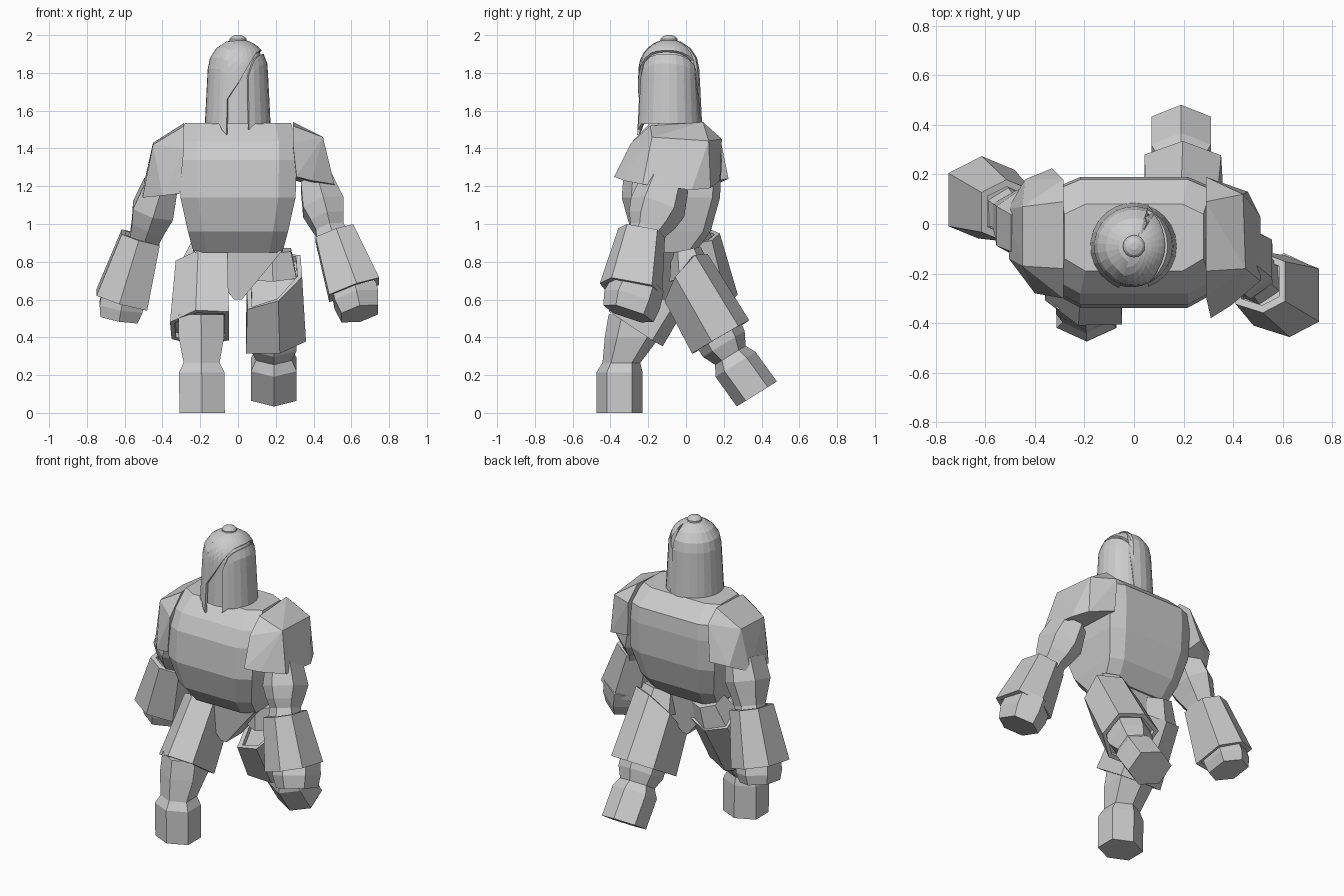
import bpy, bmesh
from math import sin, cos, pi, radians
from mathutils import Vector

cube = bpy.data.objects.get("Cube")
if cube:
    bpy.data.objects.remove(cube, do_unlink=True)

grey = bpy.data.materials.new("plain grey")
grey.use_nodes = True
grey.diffuse_color = (0.6, 0.6, 0.6, 1)
grey.node_tree.nodes["Principled BSDF"].inputs["Base Color"].default_value = (0.6, 0.6, 0.6, 1)

# Cross-sections as (sideways, forward) pairs
HEX = [(0, 1), (1, .55), (1, -.55), (0, -1), (-1, -.55), (-1, .55)]
FOREARM = [(.1, 1.25), (1, .85), (1, -.7), (0, -1.15), (-1, -.7), (-1, .85)]
THIGH = [(-.95, 1), (.15, 1.05), (1, .3), (.95, -.7), (0, -1.1), (-.95, -.7)]


def finish(name, bm):
    bmesh.ops.recalc_face_normals(bm, faces=bm.faces)
    mesh = bpy.data.meshes.new(name)
    bm.to_mesh(mesh)
    bm.free()
    mesh.materials.append(grey)
    obj = bpy.data.objects.new(name, mesh)
    bpy.context.collection.objects.link(obj)
    return obj


def loft(name, rings):
    """Skin a closed solid over rings of equal point count."""
    bm = bmesh.new()
    loops = [[bm.verts.new(p) for p in ring] for ring in rings]
    n = len(loops[0])
    for lo, hi in zip(loops, loops[1:]):
        for i in range(n):
            bm.faces.new((lo[i], lo[(i + 1) % n], hi[(i + 1) % n], hi[i]))
    bm.faces.new(loops[0])
    bm.faces.new(loops[-1])
    return finish(name, bm)


def axes(direction):
    """Limb direction, sideways direction and forward direction."""
    w = direction.normalized()
    u = (Vector((1, 0, 0)) - w * w.x).normalized()
    return w, u, w.cross(u)


def hex_limb(name, x_ends, stations, direction=None):
    """Six-sided limb: stations are (y, z, half width, half depth), x runs between x_ends."""
    z0, z1 = stations[0][1], stations[-1][1]
    pts = [Vector((x_ends[0] + (x_ends[1] - x_ends[0]) * (s[1] - z0) / (z1 - z0), s[0], s[1]))
           for s in stations]
    w, u, v = axes(direction or pts[-1] - pts[0])
    loft(name, [[p + u * a * s[2] + v * b * s[3] for a, b in HEX]
                for p, s in zip(pts, stations)])


def cuffed(name, start, end, r0, r1, shape, side, slant=0, rim=.025):
    """Armour sleeve with recessed ends; side is 1 for left and -1 for right.
    Slant lowers the top rim towards the inner front."""
    a, b = Vector(start), Vector(end)
    w, u, v = axes(b - a)
    spec = [(a + w * .03, r0 - rim, slant), (a, r0 - rim, slant), (a, r0, slant),
            (b, r1, 0), (b, r1 - rim, 0), (b - w * .03, r1 - rim, 0)]
    loft(name, [[p + u * i * r * side + v * j * r + w * k * (j - i) for i, j in shape]
                for p, r, k in spec])


def hull(name, points):
    bm = bmesh.new()
    for p in points:
        bm.verts.new(p)
    bmesh.ops.convex_hull(bm, input=bm.verts)
    loose = [v for v in bm.verts if not v.link_faces]
    bmesh.ops.delete(bm, geom=loose, context='VERTS')
    return finish(name, bm)


# Torso: rows are height, half width, front y, back y
torso = [(.85, .235, -.20, .05), (.96, .265, -.29, .13), (1.14, .305, -.34, .18),
         (1.34, .31, -.325, .19), (1.44, .31, -.28, .18), (1.535, .28, -.19, .08)]
loft("torso", [[(-h * .7, f, z), (h * .7, f, z), (h, f + .05, z), (h, b - .04, z),
                (h * .7, b, z), (-h * .7, b, z), (-h, b - .04, z), (-h, f + .05, z)]
               for z, h, f, b in torso])
hull("pelvis", [(s * x, y, z) for s in (-1, 1) for x, y, z in
                [(.235, -.17, .86), (.235, .04, .86), (.02, -.15, .60), (.02, .01, .60)]])

# Shoulder plates, one pushed forward and one pulled back
hull("left_shoulder_plate", [
    (.29, -.19, 1.52), (.29, .09, 1.54), (.29, .19, 1.45), (.30, .18, 1.23),
    (.31, -.38, 1.25), (.29, -.29, 1.43), (.45, -.18, 1.46), (.44, .12, 1.44),
    (.51, -.23, 1.21), (.51, .03, 1.18), (.46, .13, 1.19), (.39, -.33, 1.23)])
hull("right_shoulder_plate", [
    (-.285, -.18, 1.52), (-.285, .09, 1.535), (-.285, .18, 1.46), (-.33, .225, 1.24),
    (-.285, -.30, 1.40), (-.31, -.29, 1.16), (-.45, -.17, 1.42), (-.45, .07, 1.43),
    (-.505, -.14, 1.14), (-.51, .06, 1.16), (-.44, .18, 1.22), (-.40, -.28, 1.15)])

# Arms
hex_limb("left_upper_arm", (.415, .505),
         [(-.11, 1.22, .085, .13), (-.15, 1.09, .11, .15), (-.18, 1.02, .09, .13),
          (-.20, .97, .075, .10), (-.23, .90, .09, .10)])
cuffed("left_forearm", (.51, -.23, .95), (.615, -.285, .65), .105, .14, FOREARM, 1)
hex_limb("left_fist", (.605, .645),
         [(-.25, .69, .115, .14), (-.285, .60, .118, .155), (-.305, .525, .10, .14)])
hex_limb("right_upper_arm", (-.41, -.515),
         [(-.03, 1.20, .09, .14), (.0, 1.07, .11, .15), (.02, .99, .09, .12),
          (.04, .93, .08, .09), (.06, .86, .09, .10)])
cuffed("right_forearm", (-.515, .06, .93), (-.615, .115, .60), .105, .14, FOREARM, -1)
hex_limb("right_fist", (-.605, -.63),
         [(.11, .64, .115, .13), (.125, .56, .115, .14), (.13, .50, .10, .125)])

# Front leg, planted
hex_limb("right_hip", (-.16, -.185), [(.0, .87, .09, .09), (-.05, .74, .125, .13)])
cuffed("right_thigh", (-.19, -.05, .78), (-.20, -.27, .45), .14, .16, THIGH, -1)
hex_limb("right_lower_leg", (-.195, -.19),
         [(-.25, .52, .12, .16), (-.285, .40, .12, .145), (-.342, .265, .095, .10),
          (-.352, .215, .12, .122), (-.352, 0, .12, .122)], Vector((0, 0, -1)))

# Rear leg, pushing off
hex_limb("left_hip", (.18, .185), [(.0, .86, .10, .08), (.03, .72, .125, .12)])
cuffed("left_thigh", (.19, .0, .71), (.197, .18, .40), .15, .163, THIGH, 1, .05)
hex_limb("left_lower_leg", (.19, .19),
         [(.145, .47, .12, .14), (.20, .365, .12, .13), (.235, .305, .095, .095),
          (.262, .257, .12, .125), (.375, .1, .12, .125)])

# Helmet surface: s runs 0-1 up the wall and 1-2 over the dome
HEAD_Y, BROW = -.09, 1.82


def head_point(angle, s, scale=1.0):
    if s <= 1:
        r, z = .176 - .015 * s, 1.53 + (BROW - 1.53) * s
    else:
        t = (s - 1) * pi / 2
        r, z = .161 * cos(t), BROW + .158 * sin(t)
    a = radians(angle)
    return (r * scale * cos(a), HEAD_Y + r * scale * sin(a), z)


def shell(name, columns, scale, rows):
    """Strip of columns (angle, low s, high s) thickened inward."""
    bm = bmesh.new()
    grid = [[bm.verts.new(head_point(a, lo + (hi - lo) * i / rows, scale))
             for i in range(rows + 1)] for a, lo, hi in columns]
    for c, d in zip(grid, grid[1:]):
        for i in range(rows):
            bm.faces.new((c[i], d[i], d[i + 1], c[i + 1]))
    bmesh.ops.remove_doubles(bm, verts=bm.verts, dist=.0005)
    obj = finish(name, bm)
    mod = obj.modifiers.new("thickness", 'SOLIDIFY')
    mod.thickness = .014
    mod.offset = -1


# Hood covers the back and right side, its edge sweeps up over the left
sweep = [(-110, .45), (-100, .60), (-90, .74), (-80, .90), (-70, 1.07), (-58, 1.24),
         (-45, 1.36), (-30, 1.41), (-15, 1.43), (0, 1.43), (15, 1.42), (30, 1.38),
         (45, 1.30), (58, 1.18)]
wall = [(a, 0) for a in range(70, 236, 15)] + [(242, -.12), (250, -.2)]
shell("hood", [(a, s, 2) for a, s in sweep + wall], 1, 8)
# Cheek guard sits under the hood edge and tucks beneath it at the back
shell("left_cheek_guard",
      [(-70, -.1, .86)] + [(a, 0, s - .09) for a, s in sweep if a > -70] + [(74, 0, .9)], .98, 6)
loft("inner_head", [[head_point(a, s, .88) for a in range(0, 360, 18)]
                    for s in (0, .5, 1, 1.25, 1.5, 1.75, 1.9)])

# Crown knob
loft("crown_knob", [[(r * cos(i * pi / 8), HEAD_Y + r * sin(i * pi / 8), z) for i in range(16)]
                    for r, z in [(.045, 1.965), (.045, 1.98), (.035, 1.992), (.015, 2.0)]])
